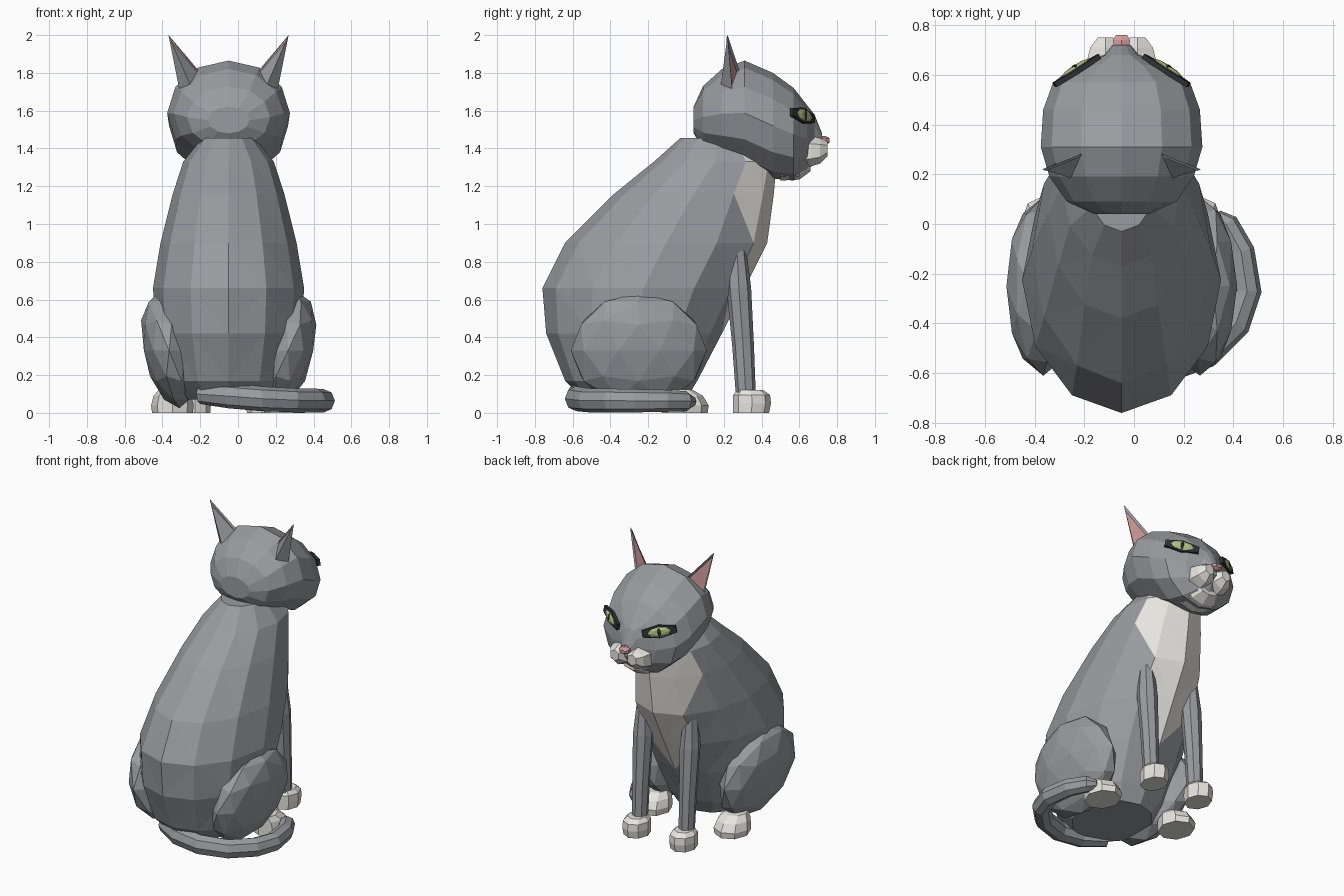
import bpy, bmesh
from math import sin, cos, pi
from mathutils import Vector, Matrix

if "Cube" in bpy.data.objects:
    bpy.data.objects.remove(bpy.data.objects["Cube"])

CX = -0.05  # the cat's own mirror plane


def material(name, r, g, b):
    m = bpy.data.materials.new(name)
    m.diffuse_color = (r, g, b, 1)
    m.use_nodes = True
    m.node_tree.nodes["Principled BSDF"].inputs["Base Color"].default_value = m.diffuse_color
    return m


FUR = material("grey_fur", 0.32, 0.33, 0.35)
WHITE = material("white_fur", 0.80, 0.78, 0.74)
PINK = material("pink_skin", 0.65, 0.33, 0.33)
DARK = material("dark_rim", 0.03, 0.03, 0.035)
GREEN = material("eye_green", 0.45, 0.52, 0.22)


def finish(name, bm, *mats):
    bmesh.ops.recalc_face_normals(bm, faces=bm.faces[:])
    me = bpy.data.meshes.new(name)
    bm.to_mesh(me)
    bm.free()
    for m in mats:
        me.materials.append(m)
    ob = bpy.data.objects.new(name, me)
    bpy.context.collection.objects.link(ob)
    return ob


def loft(rings, n):
    """Skin elliptical rings given as (centre, u radius vector, v radius vector)."""
    bm = bmesh.new()
    rows = []
    for c, u, v in rings:
        c, u, v = Vector(c), Vector(u), Vector(v)
        rows.append([bm.verts.new(c + u * sin(2 * pi * i / n) + v * cos(2 * pi * i / n))
                     for i in range(n)])
    for a, b in zip(rows, rows[1:]):
        for i in range(n):
            j = (i + 1) % n
            bm.faces.new((a[i], a[j], b[j], b[i]))
    bm.faces.new(rows[0])
    bm.faces.new(rows[-1])
    return bm


def loft_z(rows, n, x=CX):
    """Rows of (z, y back, y front, half width)."""
    return loft([((x, (a + b) / 2, z), (w, 0, 0), (0, (b - a) / 2, 0)) for z, a, b, w in rows], n)


def loft_y(rows, n, x=CX):
    """Rows of (y, z low, z high, half width)."""
    return loft([((x, y, (a + b) / 2), (w, 0, 0), (0, 0, (b - a) / 2)) for y, a, b, w in rows], n)


# Body with a white chest panel tapering down between the front legs
bm = loft_z([(0.07, -0.54, 0.00, 0.24), (0.17, -0.64, 0.06, 0.33), (0.42, -0.74, 0.19, 0.385),
             (0.66, -0.76, 0.31, 0.40), (0.90, -0.64, 0.43, 0.36), (1.16, -0.38, 0.465, 0.295),
             (1.33, -0.17, 0.48, 0.24), (1.455, -0.03, 0.36, 0.14)], 12)
bmesh.ops.recalc_face_normals(bm, faces=bm.faces[:])
bmesh.ops.triangulate(bm, faces=bm.faces[:])
for f in bm.faces:
    if all(v.co.y > 0.17 and v.co.z > 0.4 for v in f.verts):
        f.material_index = 1
finish("body", bm, FUR, WHITE)

# Head
finish("head", loft_y([(0.04, 1.48, 1.62, 0.11), (0.09, 1.40, 1.73, 0.22), (0.19, 1.35, 1.82, 0.29),
                       (0.31, 1.31, 1.865, 0.325), (0.46, 1.24, 1.80, 0.315),
                       (0.57, 1.23, 1.72, 0.275), (0.64, 1.27, 1.63, 0.17),
                       (0.68, 1.33, 1.58, 0.07), (0.72, 1.39, 1.48, 0.035)], 12), FUR)

# Muzzle, chin and nose
for s in (-1, 1):
    finish("muzzle_cheek", loft_y([(0.56, 1.29, 1.46, 0.09), (0.66, 1.305, 1.465, 0.085),
                                   (0.71, 1.32, 1.455, 0.07), (0.75, 1.36, 1.435, 0.035)],
                                  6, CX + s * 0.065), WHITE)
finish("chin", loft_y([(0.50, 1.23, 1.38, 0.13), (0.60, 1.235, 1.37, 0.12),
                       (0.66, 1.28, 1.35, 0.07)], 8), WHITE)
finish("nose", loft_y([(0.69, 1.42, 1.47, 0.03), (0.74, 1.42, 1.465, 0.04),
                       (0.76, 1.43, 1.455, 0.025)], 6), PINK)


def disc(name, centre, u, v, out, depth, mat, n=8):
    """Domed oval lying in the u, v plane."""
    c = Vector(centre)
    finish(name, loft([(c - out * 0.02, u, v), (c, u, v),
                       (c + out * depth, u * 0.6, v * 0.6)], n), mat)


for s in (-1, 1):
    x = lambda d: CX + s * d

    # Eyes: dark almond rim, green iris, slit pupil, tilted up at the outer corner
    out = Vector((s * 0.54, 0.84, 0.10)).normalized()
    side = Vector((s * 0.84, -0.54, 0.18)).normalized()
    up = out.cross(side).normalized()
    eye = Vector((x(0.185), 0.625, 1.575))
    disc("eye_rim", eye, side * 0.125, up * 0.042, out, 0.003, DARK, 6)
    disc("eye", eye + out * 0.004, side * 0.072, up * 0.032, out, 0.008, GREEN)
    disc("pupil", eye + out * 0.012, side * 0.011, up * 0.03, out, 0.003, DARK, 6)

    # Ears: pyramid with a recessed pink inset on its forward face
    tip = Vector((x(0.318), 0.22, 2.0))
    inner = Vector((x(0.14), 0.29, 1.79))
    outer = Vector((x(0.26), 0.245, 1.71))
    back = Vector((x(0.205), 0.185, 1.74))
    bm = bmesh.new()
    t, i, o, b = [bm.verts.new(p) for p in (tip, inner, outer, back)]
    front = bm.faces.new((t, i, o))
    for f in ((t, o, b), (t, b, i), (i, b, o)):
        bm.faces.new(f)
    bmesh.ops.recalc_face_normals(bm, faces=bm.faces[:])
    bmesh.ops.inset_individual(bm, faces=[front], thickness=0.018, depth=-0.01)
    front.material_index = 1
    finish("ear", bm, FUR, PINK)

    # Front legs and paws
    finish("front_leg", loft_z([(0.08, 0.265, 0.37, 0.05), (0.35, 0.245, 0.36, 0.055),
                                (0.66, 0.215, 0.345, 0.065), (0.86, 0.22, 0.32, 0.045)],
                               8, x(0.177)), FUR)
    finish("front_paw", loft_z([(0.0, 0.25, 0.44, 0.08), (0.05, 0.25, 0.45, 0.084),
                                (0.095, 0.25, 0.445, 0.082), (0.12, 0.27, 0.41, 0.06)],
                               8, x(0.177)), WHITE)

    # Haunches lean outward toward the top
    bm = bmesh.new()
    bmesh.ops.create_icosphere(bm, subdivisions=2, radius=1)
    shear = Matrix(((0.14, 0, s * 0.055, x(0.315)), (0, 0.36, 0, -0.25),
                    (0, 0, 0.305, 0.33), (0, 0, 0, 1)))
    bm.transform(shear)
    finish("haunch", bm, FUR)

    # Hind paws
    finish("hind_paw", loft_z([(0.0, -0.13, 0.115, 0.108), (0.04, -0.13, 0.12, 0.113),
                               (0.09, -0.13, 0.09, 0.10), (0.125, -0.13, 0.03, 0.07)],
                              8, x(0.297)), WHITE)

# Tail wrapped around the right side
path = [Vector(p) for p in ((-0.20, -0.50, 0.10), (-0.05, -0.57, 0.09), (0.12, -0.58, 0.075),
                            (0.29, -0.52, 0.067), (0.41, -0.40, 0.065), (0.455, -0.27, 0.064),
                            (0.43, -0.11, 0.064), (0.37, 0.0, 0.062), (0.33, 0.035, 0.06))]
radii = [0.05, 0.062, 0.062, 0.06, 0.06, 0.058, 0.055, 0.05, 0.025]
rings = []
for k, p in enumerate(path):
    d = path[min(k + 1, len(path) - 1)] - path[max(k - 1, 0)]
    u = d.cross(Vector((0, 0, 1))).normalized()
    rings.append((p, u * radii[k], Vector((0, 0, radii[k] * 1.06))))
finish("tail", loft(rings, 8), FUR)
